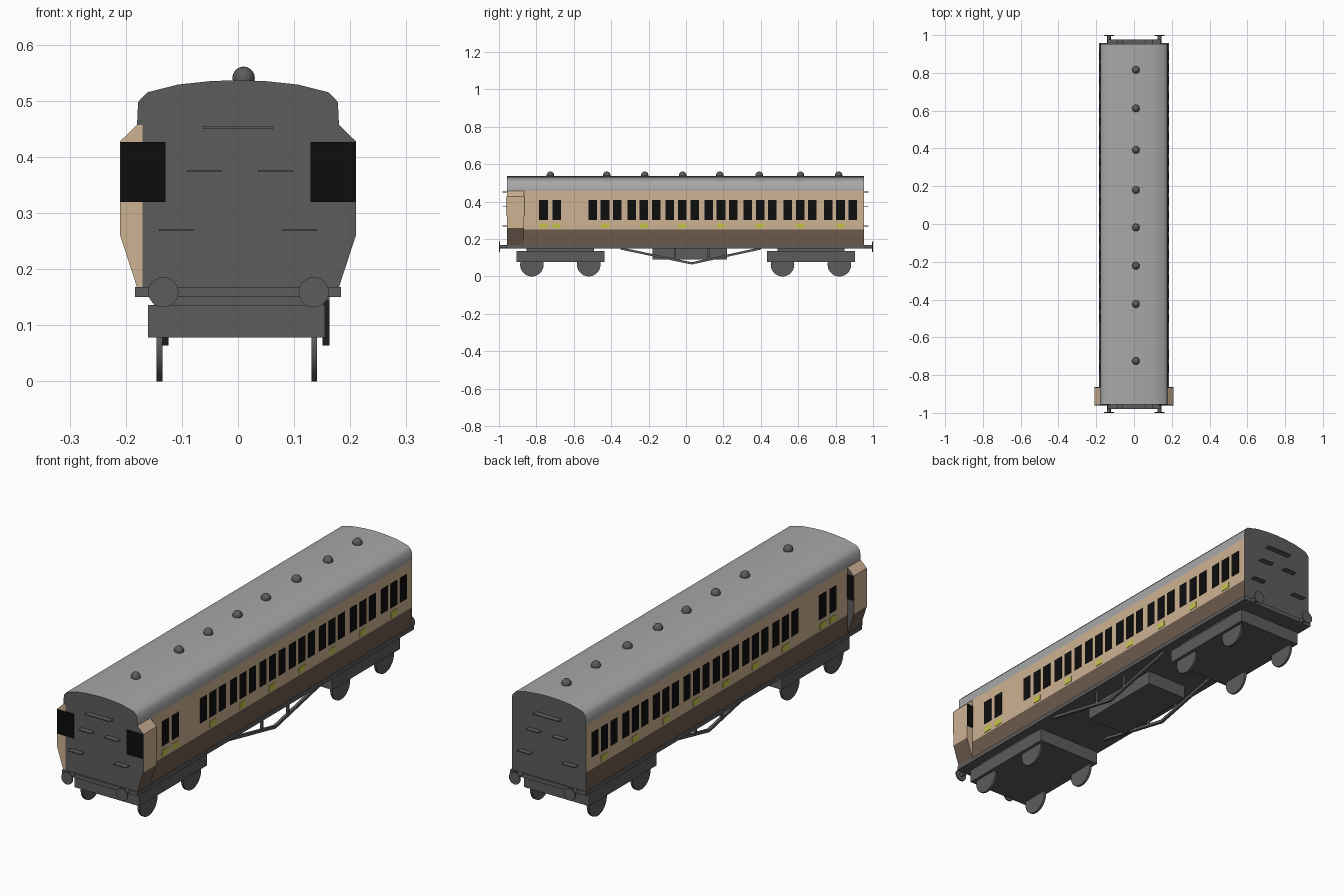
import bpy, math
from mathutils import Vector

cube = bpy.data.objects.get("Cube")
if cube:
    bpy.data.objects.remove(cube, do_unlink=True)


def material(name, r, g, b):
    m = bpy.data.materials.new(name)
    m.use_nodes = True
    m.diffuse_color = (r, g, b, 1)
    m.node_tree.nodes["Principled BSDF"].inputs["Base Color"].default_value = (r, g, b, 1)
    return m


CREAM = material("cream", 0.61, 0.445, 0.29)
BROWN = material("brown", 0.15, 0.102, 0.073)
ROOF = material("roof grey", 0.39, 0.39, 0.39)
DARK = material("dark grey", 0.107, 0.107, 0.107)
BLACK = material("window black", 0.004, 0.004, 0.004)
YELLOW = material("door yellow", 0.56, 0.56, 0.07)


def finish(ob, name, *mats):
    ob.name = name
    for m in mats:
        ob.data.materials.append(m)
    return ob


def box(name, mat, x0, x1, y0, y1, z0, z1):
    bpy.ops.mesh.primitive_cube_add(size=1)
    ob = bpy.context.object
    lo, hi = Vector((x0, y0, z0)), Vector((x1, y1, z1))
    for v in ob.data.vertices:
        v.co = Vector(a + (b - a) * (c + 0.5) for a, b, c in zip(lo, hi, v.co))
    return finish(ob, name, mat)


def cylinder(name, mat, radius, depth, loc, axis, sides=24):
    rot = (0, math.pi / 2, 0) if axis == "x" else (math.pi / 2, 0, 0)
    bpy.ops.mesh.primitive_cylinder_add(radius=radius, depth=depth, vertices=sides,
                                        location=loc, rotation=rot)
    bpy.ops.object.shade_smooth_by_angle(angle=math.radians(40))
    return finish(bpy.context.object, name, mat)


def extrude_y(name, profile, y0, y1, mats, rule):
    """Closed x-z profile swept along y; rule picks each face's material."""
    n = len(profile)
    verts = [(x, y, z) for y in (y0, y1) for x, z in profile]
    faces = [(i, i + n, (i + 1) % n + n, (i + 1) % n) for i in range(n)]
    faces += [tuple(range(n)), tuple(reversed(range(n, 2 * n)))]
    me = bpy.data.meshes.new(name)
    me.from_pydata(verts, [], faces)
    ob = bpy.data.objects.new(name, me)
    bpy.context.collection.objects.link(ob)
    finish(ob, name, *mats)
    for p in me.polygons:
        p.material_index = rule(p)
    bpy.ops.object.select_all(action="DESELECT")
    ob.select_set(True)
    bpy.context.view_layer.objects.active = ob
    bpy.ops.object.mode_set(mode="EDIT")
    bpy.ops.mesh.select_all(action="SELECT")
    bpy.ops.mesh.normals_make_consistent(inside=False)
    bpy.ops.object.mode_set(mode="OBJECT")
    return ob


FRONT, BACK, HALF = -0.956, 0.953, 0.18


# Coach body with arched roof
def body_colour(p):
    if abs(p.normal.y) > 0.9 or p.center.z < 0.17:
        return 3
    return 0 if p.center.z < 0.25 else 1 if p.center.z < 0.457 else 2


half = [(HALF, 0.16), (HALF, 0.25), (HALF, 0.457), (0.178, 0.498),
        (0.162, 0.515), (0.107, 0.529), (0.05, 0.535)]
outline = half + [(0, 0.537)] + [(-x, z) for x, z in reversed(half)]
extrude_y("body", outline, FRONT, BACK, (BROWN, CREAM, ROOF, DARK), body_colour)
bpy.ops.object.shade_smooth_by_angle(angle=math.radians(50))

# Underframe slab
box("underframe", DARK, -0.184, 0.184, FRONT - 0.006, BACK + 0.006, 0.15, 0.168)


# Side lookouts by the front end
def lookout_colour(p):
    if p.normal.y < -0.9:
        return 2
    return 0 if p.center.z < 0.25 else 1


for s, side in ((1, "left"), (-1, "right")):
    shape = [(s * x, z) for x, z in
             ((0.17, 0.168), (HALF, 0.168), (0.21, 0.26), (0.21, 0.428), (HALF, 0.457), (0.17, 0.457))]
    extrude_y(side + "_lookout", shape, FRONT - 0.001, -0.866,
              (BROWN, CREAM, DARK), lookout_colour)
    xs = sorted((s * 0.129, s * 0.209))
    box(side + "_lookout_front_window", BLACK, *xs, FRONT - 0.004, FRONT, 0.32, 0.427)
    xs = sorted((s * HALF, s * 0.209))
    box(side + "_lookout_rear_window", BLACK, *xs, -0.867, -0.863, 0.32, 0.427)

# Side windows and door panels
compartments = [-0.433, -0.225, -0.02, 0.187, 0.396, 0.61, 0.826]
guard_doors = [-0.762, -0.692]
window_ys = guard_doors + [c + k * 0.066 for c in compartments for k in (-1, 0, 1)]
for s, side in ((1, "left"), (-1, "right")):
    xs = sorted((s * (HALF - 0.002), s * (HALF + 0.002)))
    for y in window_ys:
        box(side + "_window", BLACK, *xs, y - 0.023, y + 0.023, 0.302, 0.41)
    for y in guard_doors + compartments:
        box(side + "_door_panel", YELLOW, *xs, y - 0.022, y + 0.022, 0.258, 0.284)

# Roof ventilators
for y in (-0.725, -0.424, -0.221, -0.018, 0.18, 0.392, 0.612, 0.816):
    bpy.ops.mesh.primitive_uv_sphere_add(segments=16, ring_count=10, radius=0.02,
                                         location=(0.01, y, 0.541))
    bpy.ops.object.shade_smooth()
    finish(bpy.context.object, "roof_vent", DARK)

# Steps and buffers on both ends
for s, end, wall in ((-1, "front", FRONT), (1, "back", BACK)):
    ys = sorted((wall, wall + s * 0.024))
    for x, z, w in ((0, 0.452, 0.062), (-0.06, 0.375, 0.031), (0.067, 0.375, 0.031),
                    (-0.11, 0.27, 0.031), (0.11, 0.27, 0.031)):
        box(end + "_step", DARK, x - w, x + w, *ys, z - 0.002, z + 0.002)
    for x in (-0.133, 0.135):
        cylinder(end + "_buffer_head", DARK, 0.027, 0.006, (x, s * 0.997, 0.159), "y")
        cylinder(end + "_buffer_shaft", DARK, 0.01, 0.05, (x, s * 0.972, 0.159), "y", 12)

# Bogies with four wheels each
for mid, end in ((-0.672, "front"), (0.668, "back")):
    box(end + "_bogie_frame", DARK, -0.16, 0.155, mid - 0.235, mid + 0.235, 0.078, 0.136)
    box(end + "_bogie_bolster", DARK, -0.15, 0.145, mid - 0.18, mid + 0.18, 0.13, 0.152)
    for dy in (-0.152, 0.152):
        for x in (-0.14, 0.136):
            cylinder(end + "_wheel", DARK, 0.063, 0.01, (x, mid + dy, 0.063), "x", 28)

# Equipment box and truss rods under the middle
box("equipment_box", DARK, -0.1, 0.1, -0.18, 0.22, 0.09, 0.152)
for x, side in ((0.157, "left"), (-0.13, "right")):
    for y_end in (-0.35, 0.4):
        a, b = Vector((x, y_end, 0.15)), Vector((x, 0.03, 0.07))
        rod = box(side + "_truss_rod", DARK, -0.006, 0.006, -0.006, 0.006, 0, (b - a).length)
        rod.location = a
        rod.rotation_euler = (-math.atan2((b - a).y, (b - a).z), 0, 0)
    for y in (-0.06, 0.12):
        box(side + "_truss_post", DARK, x - 0.005, x + 0.005, y - 0.005, y + 0.005, 0.09, 0.152)
